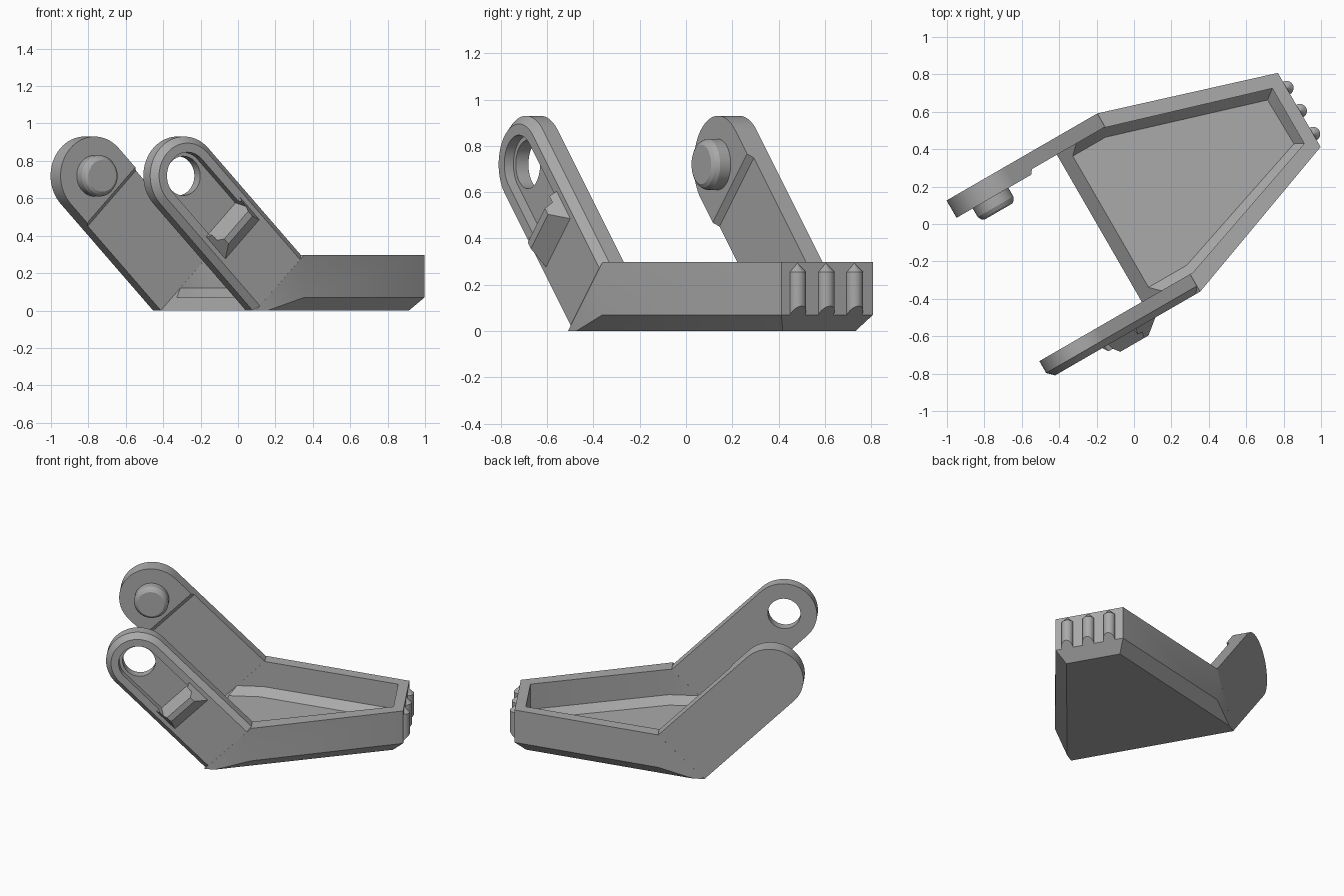
import bpy, bmesh, math
from mathutils import Matrix, Vector

if "Cube" in bpy.data.objects:
    bpy.data.objects.remove(bpy.data.objects["Cube"], do_unlink=True)

grey = bpy.data.materials.new("mid grey")
grey.use_nodes = True
COLOUR = (0.4, 0.4, 0.4, 1)
grey.diffuse_color = COLOUR
grey.node_tree.nodes["Principled BSDF"].inputs["Base Color"].default_value = COLOUR

TURN = Matrix.Rotation(math.radians(30), 4, 'Z')   # whole bracket sits turned on its base
PIVOT = Vector((-0.595, 0, 0.72))                  # centre of the arm tips
ALONG = Vector((1, 0, -1)).normalized()            # down the arm towards the tray
ACROSS = Vector((1, 0, 1)).normalized()
RADIUS, LENGTH = 0.21, 0.808
LEFT_OUT, LEFT_IN, RIGHT_IN, RIGHT_OUT = 0.61, 0.527, -0.382, -0.49


def finish(name, bm):
    """Turn a bmesh into a shaded, coloured object."""
    bmesh.ops.recalc_face_normals(bm, faces=bm.faces)
    bm.transform(TURN)
    mesh = bpy.data.meshes.new(name)
    bm.to_mesh(mesh)
    bm.free()
    mesh.materials.append(grey)
    obj = bpy.data.objects.new(name, mesh)
    bpy.context.collection.objects.link(obj)
    return obj


def hull(name, points):
    bm = bmesh.new()
    for p in points:
        bm.verts.new(p)
    result = bmesh.ops.convex_hull(bm, input=bm.verts)
    bmesh.ops.delete(bm, geom=result["geom_interior"], context='VERTS')
    bmesh.ops.dissolve_limit(bm, angle_limit=0.01, verts=bm.verts, edges=bm.edges)
    return finish(name, bm)


def loft(name, rings):
    """Skin a closed solid through equal rings of points."""
    bm = bmesh.new()
    rows = [[bm.verts.new(p) for p in ring] for ring in rings]
    for a, b in zip(rows, rows[1:]):
        for i in range(len(a)):
            j = (i + 1) % len(a)
            bm.faces.new((a[i], a[j], b[j], b[i]))
    bm.faces.new(rows[0])
    bm.faces.new(rows[-1])
    return finish(name, bm)


def on_arm(along, across, v):
    return PIVOT + ALONG * along + ACROSS * across + Vector((0, v, 0))


def tongue(r, length, v, steps=32):
    """Half-round outline with a straight tail."""
    pts = [on_arm(length, r, v)]
    for i in range(steps + 1):
        a = math.pi * i / steps
        pts.append(on_arm(-r * math.sin(a), r * math.cos(a), v))
    return pts + [on_arm(length, -r, v)]


def circle(r, v, steps=48):
    return [on_arm(r * math.sin(t), r * math.cos(t), v)
            for t in (2 * math.pi * i / steps for i in range(steps))]


def cut(obj, cutter):
    mod = obj.modifiers.new("cut", 'BOOLEAN')
    mod.operation, mod.solver, mod.object = 'DIFFERENCE', 'EXACT', cutter
    bpy.context.view_layer.objects.active = obj
    bpy.ops.object.modifier_apply(modifier=mod.name)


def level(z, *points):
    return [(u, v, z) for u, v in points]


# Tray: chamfered underside, front cut off at the slope of the arms
rim = [(0.126, LEFT_OUT), (1.07, 0.315), (1.07, -0.142), (0.126, RIGHT_OUT)]
base = [(-0.172, LEFT_OUT), (-0.1, LEFT_OUT), (1.0, 0.268),
        (1.0, -0.095), (-0.1, RIGHT_OUT), (-0.172, RIGHT_OUT)]
tray = hull("tray", level(0, *base) + level(0.07, *rim) + level(0.298, *rim))

# Hollow with a sloped foot around the floor
floor = [(-0.5, 0.478), (0.1, 0.478), (0.95, 0.217),
         (0.955, -0.056), (0.134, -0.332), (-0.5, -0.332)]
wall = [(-0.5, LEFT_IN), (0.115, LEFT_IN), (1.003, 0.258),
        (1.003, -0.083), (0.142, RIGHT_IN), (-0.5, RIGHT_IN)]
hollow = hull("hollow_cutter", level(0.07, *floor) + level(0.12, *wall) + level(0.5, *wall))
cut(tray, hollow)

# Left arm with raised pad and rounded peg on its inner face
left_arm = loft("left_arm", [tongue(RADIUS, LENGTH, LEFT_IN), tongue(RADIUS, LENGTH, LEFT_OUT)])
left_pad = loft("left_arm_pad", [tongue(RADIUS, 0.146, 0.503), tongue(RADIUS, 0.17, LEFT_IN)])
peg = loft("peg", [circle(0.085, 0.42), circle(0.1, 0.43), circle(0.11, 0.45), circle(0.11, 0.51)])

# Right arm, chamfered on its outer edge, with a wedge-shaped catch
right_arm = loft("right_arm", [tongue(RADIUS, LENGTH, RIGHT_IN),
                               tongue(RADIUS, LENGTH, RIGHT_OUT + 0.035),
                               tongue(RADIUS - 0.035, LENGTH, RIGHT_OUT)])
catch = hull("catch", [on_arm(a, s * w, v) for s in (-1, 1)
                       for a, w, v in ((0.31, 0.155, RIGHT_OUT + 0.01), (0.49, 0.155, RIGHT_OUT + 0.01),
                                       (0.33, 0.105, -0.555), (0.41, 0.105, -0.555))])

# Slot and round eye in the right arm
slot = loft("slot_cutter", [tongue(0.125, 0.33, RIGHT_OUT + 0.045), tongue(0.13, 0.39, -0.6)])
eye = loft("eye_cutter", [circle(0.105, -0.3), circle(0.105, -0.6)])
cut(right_arm, slot)
cut(right_arm, eye)
cut(catch, slot)

for helper in (hollow, slot, eye):
    bpy.data.objects.remove(helper, do_unlink=True)

# Grip ribs on the back: pointed tops, feet trimmed by the tray chamfer
ribs = []
for n, v in enumerate((0.222, 0.08, -0.062)):
    r, steps = 0.038, 24
    ring = [(1.07 + r * math.cos(t), v + r * math.sin(t))
            for t in (2 * math.pi * i / steps for i in range(steps))]
    ribs.append(loft("grip_rib_%d" % (n + 1), [
        [(u, w, u - 1.0) for u, w in ring],
        level(0.255, *ring),
        [(1.07 + (u - 1.07) * 0.02, v + (w - v) * 0.02, 0.292) for u, w in ring]]))

# Smooth the round parts and keep the edges crisp
bpy.ops.object.select_all(action='DESELECT')
for obj in [tray, left_arm, left_pad, peg, right_arm, catch] + ribs:
    obj.select_set(True)
bpy.context.view_layer.objects.active = tray
bpy.ops.object.shade_smooth_by_angle(angle=math.radians(25))
